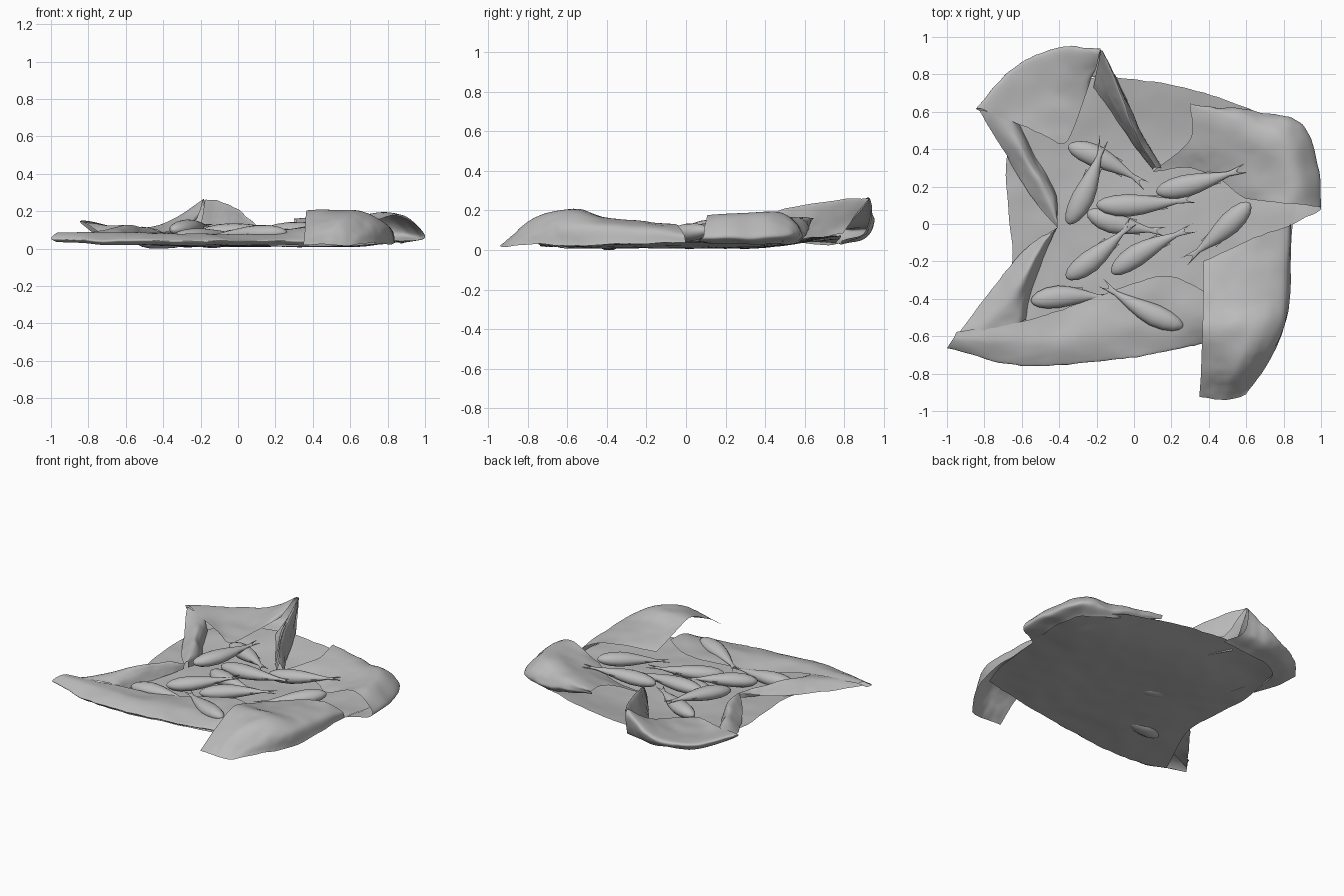
import bpy, bmesh, math
from mathutils import Vector, noise

grey = bpy.data.materials.new("plain grey")
grey.diffuse_color = (0.5, 0.5, 0.5, 1)


def finish(bm, name):
    bmesh.ops.remove_doubles(bm, verts=bm.verts, dist=1e-5)
    bmesh.ops.recalc_face_normals(bm, faces=bm.faces)
    mesh = bpy.data.meshes.new(name)
    bm.to_mesh(mesh)
    bm.free()
    mesh.materials.append(grey)
    ob = bpy.data.objects.new(name, mesh)
    bpy.context.collection.objects.link(ob)
    bpy.context.view_layer.objects.active = ob
    ob.select_set(True)
    bpy.ops.object.shade_smooth_by_angle(angle=math.radians(50))
    ob.select_set(False)
    return ob


def spline(pts, steps):
    """Smooth curve through the points."""
    p = [2 * pts[0] - pts[1]] + pts + [2 * pts[-1] - pts[-2]]
    out = []
    for i in range(1, len(p) - 2):
        a, b, c, d = p[i - 1:i + 3]
        for k in range(steps):
            t = k / steps
            out.append(0.5 * (2 * b + (c - a) * t + (2 * a - 5 * b + 4 * c - d) * t * t
                              + (3 * b - a - 3 * c + d) * t ** 3))
    return out + [pts[-1]]


def cloth(name, rows, steps=10, ripple=0.009):
    """Sheet that passes smoothly through rows of points, with small wrinkles."""
    rows = [spline([Vector(p) for p in r], steps) for r in rows]
    cols = [spline(list(c), steps) for c in zip(*rows)]
    bm = bmesh.new()
    grid = []
    for col in cols:
        line = []
        for p in col:
            q = p + Vector((0.3, 0.5, 1)) * ripple * noise.noise(p * 8)
            q.y += 0.006 * noise.noise(p * 20)
            q.z = max(0.003, q.z)
            line.append(bm.verts.new(q))
        grid.append(line)
    for a, b in zip(grid, grid[1:]):
        for i in range(len(a) - 1):
            bm.faces.new((a[i], a[i + 1], b[i + 1], b[i]))
    return finish(bm, name)


# Flat middle of the cloth
cloth("cloth_base", [
    [(-.58, .76, .04), (-.1, .78, .07), (.3, .72, .07), (.65, .6, .06), (.86, .48, .04)],
    [(-.68, .36, .05), (-.3, .4, .014), (.2, .4, .015), (.6, .35, .014), (.9, .25, .04)],
    [(-.67, .05, .05), (-.3, 0, .014), (.2, 0, .014), (.6, 0, .012), (.85, 0, .04)],
    [(-.66, -.25, .04), (-.3, -.35, .014), (.1, -.35, .014), (.5, -.32, .01), (.82, -.35, .03)],
    [(-.85, -.69, .03), (-.5, -.74, .02), (0, -.69, .02), (.36, -.62, .01), (.76, -.55, .02)]],
    ripple=0.006)

# Rolled front edge
cloth("front_roll", [
    [(-.97, -.65, .03), (-.6, -.73, .02), (-.2, -.70, .02), (.1, -.66, .02), (.38, -.61, .02)],
    [(-1, -.665, .05), (-.6, -.755, .045), (-.2, -.73, .045), (.1, -.69, .045), (.38, -.63, .05)],
    [(-.97, -.62, .08), (-.6, -.64, .085), (-.25, -.6, .08), (.1, -.53, .075), (.38, -.51, .11)],
    [(-.95, -.58, .08), (-.59, -.52, .075), (-.28, -.42, .055), (.15, -.28, .09), (.38, -.36, .12)]])

# Left edge folded inward in two halves meeting in the middle
cloth("left_front_fold", [
    [(-.97, -.63, .05), (-.83, -.44, .05), (-.65, -.21, .055), (-.54, -.1, .07), (-.41, -.02, .08)],
    [(-.8, -.57, .08), (-.68, -.42, .11), (-.58, -.25, .12), (-.49, -.1, .11), (-.41, -.02, .09)],
    [(-.63, -.53, .08), (-.6, -.42, .09), (-.54, -.25, .095), (-.465, -.1, .09), (-.41, -.02, .08)],
    [(-.58, -.52, .03), (-.56, -.4, .03), (-.51, -.25, .03), (-.45, -.1, .04), (-.41, -.02, .05)]])
cloth("left_back_fold", [
    [(-.41, -.02, .08), (-.55, .15, .06), (-.68, .36, .06), (-.83, .61, .14)],
    [(-.41, 0, .09), (-.48, .16, .11), (-.6, .37, .12), (-.73, .59, .13)],
    [(-.41, .02, .08), (-.44, .17, .09), (-.55, .35, .1), (-.66, .57, .11)],
    [(-.41, .02, .04), (-.42, .17, .03), (-.51, .33, .03), (-.62, .54, .05)]])

# Back left corner lifted and folded over like a scoop
cloth("back_left_flap", [
    [(-.67, .4, .04), (-.58, .7, .03), (-.35, .78, .03), (-.1, .78, .04)],
    [(-.78, .56, .09), (-.64, .79, .06), (-.4, .9, .06), (-.17, .91, .1)],
    [(-.84, .62, .15), (-.64, .82, .11), (-.4, .93, .13), (-.18, .93, .265)],
    [(-.66, .55, .12), (-.52, .62, .09), (-.38, .7, .1), (-.2, .84, .21)],
    [(-.5, .48, .10), (-.38, .43, .08), (-.32, .52, .09), (-.22, .8, .16)]])
cloth("back_ridge", [
    [(-.22, .72, .05), (-.12, .6, .04), (0, .42, .03), (.1, .29, .04)],
    [(-.19, .86, .17), (-.12, .67, .15), (0, .46, .12), (.105, .3, .08)],
    [(-.17, .93, .265), (-.07, .7, .245), (.01, .48, .2), (.12, .3, .11)],
    [(-.13, .83, .14), (-.02, .62, .12), (.05, .46, .11), (.14, .3, .08)],
    [(-.1, .79, .08), (-.01, .6, .05), (.06, .45, .04), (.15, .3, .04)]])

# Back right corner folded over
cloth("back_right_flap", [
    [(.3, .63, .14), (.66, .57, .04), (.84, .45, .03), (.88, .25, .03), (.85, .0, .04)],
    [(.3, .635, .15), (.67, .6, .09), (.9, .53, .08), (.985, .3, .06), (1, .08, .06)],
    [(.3, .63, .165), (.6, .54, .165), (.78, .47, .19), (.88, .27, .18), (.92, .1, .15)],
    [(.3, .45, .13), (.5, .4, .14), (.65, .33, .15), (.75, .2, .16), (.8, .11, .17)],
    [(.1, .28, .05), (.3, .3, .08), (.45, .24, .08), (.57, .15, .09), (.62, .13, .10)]])

# Front right corner folded in, hanging over the front
cloth("front_right_flap", [
    [(.37, -.2, .10), (.52, -.13, .12), (.68, -.06, .13), (.82, -.01, .09), (.84, 0, .04)],
    [(.37, -.4, .16), (.5, -.4, .16), (.66, -.38, .165), (.8, -.38, .12), (.835, -.38, .03)],
    [(.365, -.57, .20), (.5, -.57, .205), (.65, -.57, .2), (.78, -.57, .13), (.8, -.56, .02)],
    [(.36, -.75, .13), (.48, -.77, .15), (.58, -.76, .16), (.68, -.75, .10), (.72, -.74, .03)],
    [(.35, -.92, .02), (.43, -.935, .02), (.5, -.94, .02), (.57, -.92, .02), (.6, -.91, .02)]])


# Fish body profile: position along, half width, half thickness
BODY = [(0, .006, .006), (.02, .022, .018), (.08, .041, .032), (.18, .055, .043), (.32, .06, .046),
        (.46, .051, .04), (.6, .036, .028), (.72, .021, .017), (.8, .013, .009),
        (.85, .016, .006), (.89, .026, .004)]


def fish(name, head, tail, z0, z1, bend):
    a, b = Vector((*head, z0)), Vector((*tail, z1))
    along = b - a
    side = Vector((-along.y, along.x, 0)).normalized()
    up = along.normalized().cross(side)
    bm = bmesh.new()
    rings, n = [], 16
    for t, w, h in BODY:
        ring = []
        for k in range(n):
            c, s = math.cos(math.tau * k / n), math.sin(math.tau * k / n)
            # forked tail: the outer points of the last ring reach further back
            u = t + (.12 * abs(c) ** 2 if t == BODY[-1][0] else 0)
            p = a + along * u + side * (c * w + bend * 4 * u * (1 - u)) + up * (s * h)
            p.z = max(p.z, 0)
            ring.append(bm.verts.new(p))
        rings.append(ring)
    for r, q in zip(rings, rings[1:]):
        for k in range(n):
            bm.faces.new((r[k], r[(k + 1) % n], q[(k + 1) % n], q[k]))
    bm.faces.new(rings[0])
    # close the forked tail between its upper and lower edge
    e = rings[-1]
    for k in range(n // 2):
        loop = [e[k], e[k + 1], e[(n - k - 1) % n], e[(n - k) % n]]
        bm.faces.new(list(dict.fromkeys(loop)))
    # small back and belly fins
    for sgn, spots in ((1, ((.42, .045), (.62, .045), (.6, .02))), (-1, ((.55, .035), (.7, .035), (.68, .015)))):
        bm.faces.new([bm.verts.new(a + along * u + side * (sgn * v + bend * 4 * u * (1 - u)))
                      for u, v in spots])
    return finish(bm, name)


# Pile of fish: head, tail, head height, tail height, sideways bend
PILE = [((-.35, .42), (.07, .2), .07, .09, .02),
        ((-.35, 0), (-.16, .46), .1, .13, -.02),
        ((-.2, .1), (.34, .14), .085, .1, -.015),
        ((.12, .17), (.6, .3), .08, .13, -.01),
        ((-.25, .06), (.17, -.04), .045, .06, -.02),
        ((-.36, -.29), (0, .02), .05, .09, -.015),
        ((-.12, -.26), (.32, -.02), .05, .08, .02),
        ((.62, .11), (.27, -.2), .1, .06, .01),
        ((-.55, -.41), (-.1, -.4), .042, .045, .02),
        ((.26, -.55), (-.18, -.31), .085, .07, .02)]
for i, f in enumerate(PILE):
    fish("fish_%d" % (i + 1), *f)
